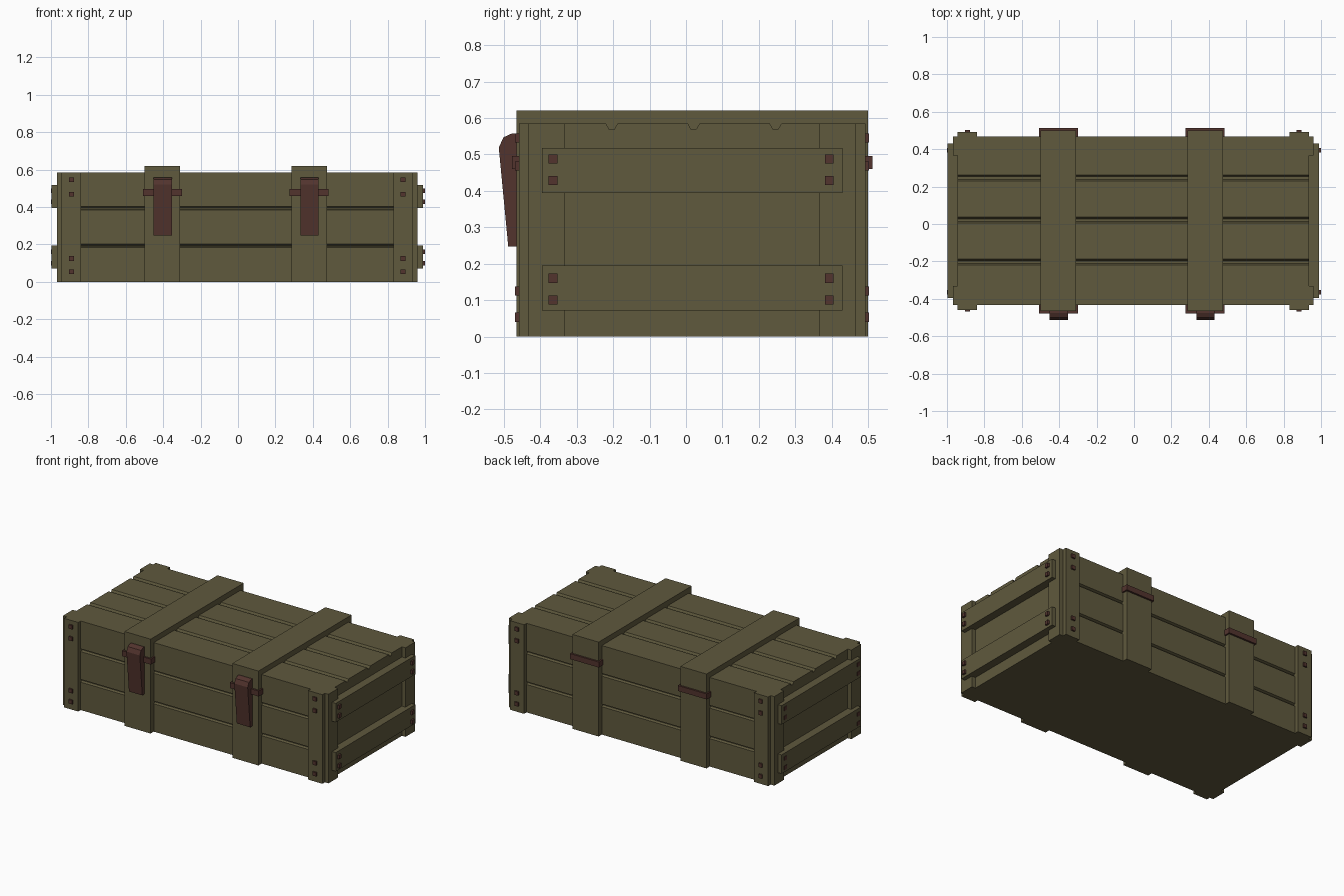
import bpy, bmesh

if "Cube" in bpy.data.objects:
    bpy.data.objects.remove(bpy.data.objects["Cube"])

CX, CY = -0.004, 0.017      # crate centre
BX, BY, H = 0.939, 0.45, 0.585  # body half sizes and height


def material(name, color):
    m = bpy.data.materials.new(name)
    m.diffuse_color = (*color, 1)
    m.use_nodes = True
    m.node_tree.nodes["Principled BSDF"].inputs["Base Color"].default_value = m.diffuse_color
    return m


olive = material("olive wood", (0.115, 0.1, 0.047))
rust = material("rusty metal", (0.085, 0.034, 0.027))


def finish(name, bm, mat):
    bmesh.ops.recalc_face_normals(bm, faces=bm.faces)
    me = bpy.data.meshes.new(name)
    bm.to_mesh(me)
    bm.free()
    me.materials.append(mat)
    ob = bpy.data.objects.new(name, me)
    bpy.context.collection.objects.link(ob)
    return ob


def box(name, x, y, z, mat):
    """Box from (min, max) pairs."""
    bm = bmesh.new()
    bmesh.ops.create_cube(bm, size=1)
    for v in bm.verts:
        v.co = [(a + b) / 2 + c * (b - a) for (a, b), c in zip((x, y, z), v.co)]
    return finish(name, bm, mat)


def extrude_x(name, profile, x0, x1, mat):
    """Extrude a (y, z) outline along x."""
    bm = bmesh.new()
    f = bm.faces.new([bm.verts.new((x0, y, z)) for y, z in profile])
    r = bmesh.ops.extrude_face_region(bm, geom=[f])
    for v in r["geom"]:
        if isinstance(v, bmesh.types.BMVert):
            v.co.x = x1
    return finish(name, bm, mat)


def span(s, c, a, b):
    """Mirrored interval on side s of centre c."""
    return tuple(sorted((c + s * a, c + s * b)))


# Planked body: outline with plank grooves on front, top and back
def groove(c, half, floor, depth):
    return [(c - half, 0), (c - floor, depth), (c + floor, depth), (c + half, 0)]


side = [p for c in (0.192, 0.393) for p in groove(c, 0.009, 0.003, 0.015)]
top = [p for c in (-0.225, 0, 0.225) for p in groove(c, 0.016, 0.007, 0.016)]
outline = [(CY - BY, 0)]
outline += [(CY - BY + d, z) for z, d in side]
outline += [(CY - BY, H)]
outline += [(CY + 0.004 + y, H - d) for y, d in top]
outline += [(CY + BY, H)]
outline += [(CY + BY - d, z) for z, d in reversed(side)]
outline += [(CY + BY, 0)]
extrude_x("planked_body", outline, CX - BX, CX + BX, olive)

# Corner boards with their nails
for sx in (-1, 1):
    for sy in (-1, 1):
        box("corner_board", span(sx, CX, 0.836, BX), span(sy, CY, BY - 0.01, 0.476),
            (0, H), olive)
        box("end_board", span(sx, CX, BX - 0.01, 0.965), span(sy, CY, 0.349, BY),
            (0, H), olive)
        for z in (0.053, 0.125, 0.468, 0.545):
            box("corner_nail", span(sx, CX, 0.874, 0.899), span(sy, CY, 0.47, 0.486),
                (z - 0.0125, z + 0.0125), rust)

# End carrying slats with their nails
for sx in (-1, 1):
    for z0, z1 in ((0.071, 0.195), (0.394, 0.518)):
        box("end_slat", span(sx, CX, BX - 0.01, 0.992), (-0.396, 0.43), (z0, z1), olive)
    for sy in (-1, 1):
        for z in (0.10, 0.16, 0.428, 0.487):
            box("slat_nail", span(sx, 0, 0.98, 1.0), span(sy, 0.014, 0.367, 0.391),
                (z - 0.0125, z + 0.0125), rust)

# Wooden bands, metal clasps and front latches
latch = [(-0.46, 0.247), (-0.488, 0.247), (-0.514, 0.519), (-0.501, 0.547),
         (-0.477, 0.558), (-0.46, 0.558)]
for x in (-0.404, 0.380):
    box("wooden_band", (x - 0.095, x + 0.095), (CY - 0.483, CY + 0.483), (0, 0.62), olive)
    for sy in (-1, 1):
        box("band_clasp", (x - 0.105, x + 0.105), span(sy, CY, BY - 0.01, 0.495),
            (0.46, 0.496), rust)
    extrude_x("latch", latch, x - 0.047, x + 0.05, rust)
